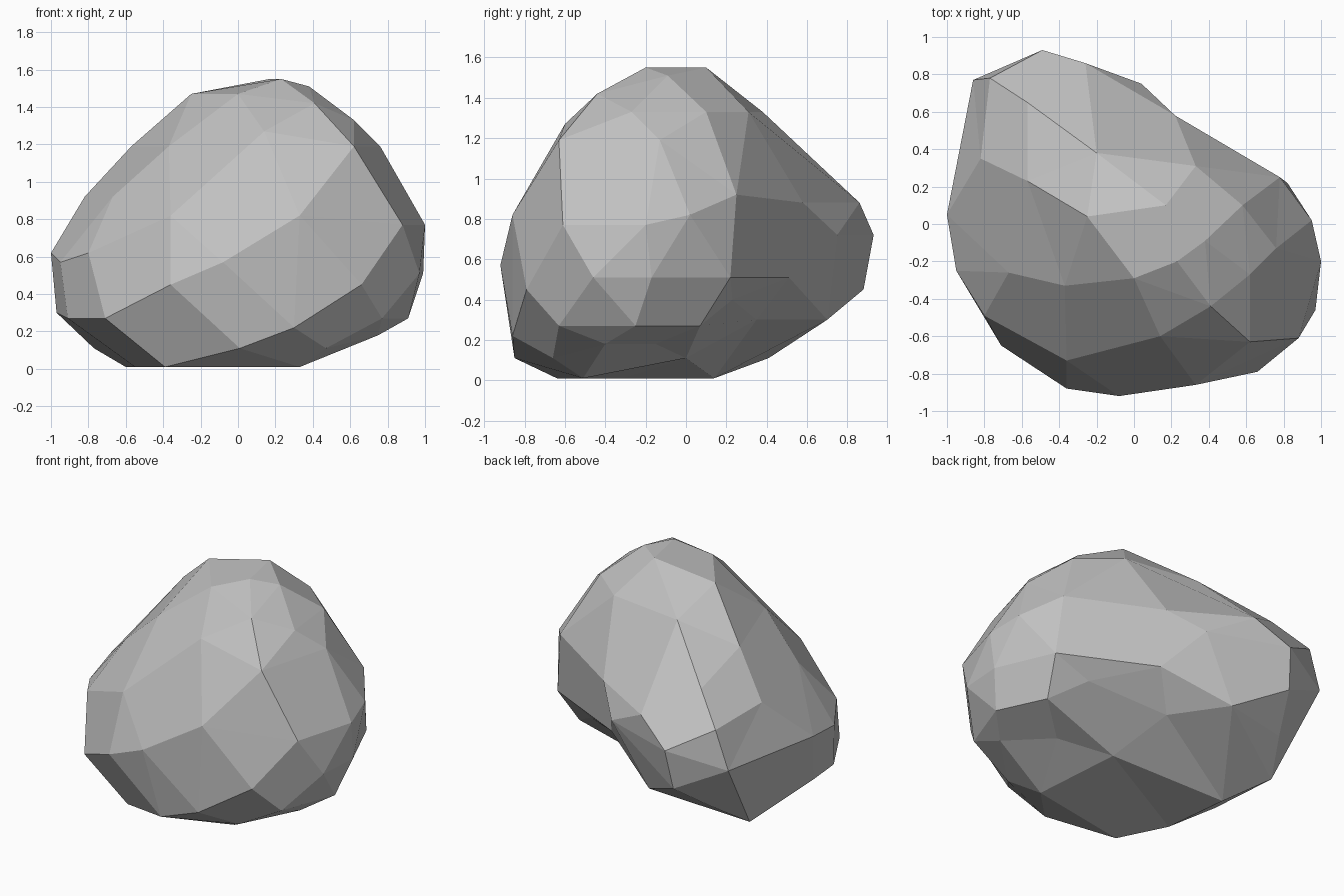
import bpy
import bmesh
import math
from mathutils import Vector

# Remove the default cube
default_cube = bpy.data.objects.get("Cube")
if default_cube:
    bpy.data.objects.remove(default_cube, do_unlink=True)


def flat_material(name, colour):
    material = bpy.data.materials.new(name)
    material.use_nodes = True
    material.diffuse_color = colour
    shader = material.node_tree.nodes["Principled BSDF"]
    shader.inputs["Base Color"].default_value = colour
    return material


def chiselled_stone(name, levels, material, centre, bulge):
    """Wrap a skin of flat facets over corners given level by level.

    The corners are first pulled towards a ball, so that the wrapping
    keeps the shallow hollows, and are then moved to their true places.
    """
    mesh = bmesh.new()
    true_place = {}
    for height, corners in levels.items():
        for x, y in corners:
            place = Vector((x, y, height)) / 100
            offset = place - centre
            vert = mesh.verts.new(offset.normalized() * offset.length ** bulge)
            true_place[vert] = place
    bmesh.ops.convex_hull(mesh, input=list(mesh.verts))
    for vert in mesh.verts:
        vert.co = true_place[vert]

    # Merge nearly level triangles into broad facets
    bmesh.ops.dissolve_limit(mesh, angle_limit=math.radians(4),
                             verts=list(mesh.verts), edges=list(mesh.edges))
    bmesh.ops.recalc_face_normals(mesh, faces=list(mesh.faces))

    data = bpy.data.meshes.new(name)
    mesh.to_mesh(data)
    mesh.free()
    data.materials.append(material)
    stone = bpy.data.objects.new(name, data)
    bpy.context.scene.collection.objects.link(stone)
    return stone


# Outline corners at each height, in hundredths of a unit
stone_levels = {
    # footprint and hollow underside
    1: [(33, -51), (-39, -64), (-55, -32), (-60, 14)],
    11: [(1, -85), (-77, 41), (17, 0), (47, -66)],
    18: [(75, -40), (50, -15)],
    22: [(30, -86)],
    27: [(-71, -65), (-91, -30), (91, -25), (76, 7), (77, -63), (-64, 64)],
    30: [(-97, 0), (-21, 70), (3, 35)],
    # flanks
    40: [(56, 23)],
    45: [(-52, 88), (-36, -88), (66, -79)],
    51: [(97, -46), (82, 22), (21, 51), (99, -17)],
    57: [(-8, -92), (-95, -25)],
    62: [(-86, 77), (-100, 5), (-80, -49)],
    72: [(-49, 93), (4, 75)],
    77: [(88, -61), (100, -20)],
    82: [(33, -86), (-36, -73), (95, 2)],
    # shoulders
    88: [(22, 58), (-77, 78), (-26, 86)],
    92: [(78, 25), (-67, -26), (-82, 35)],
    106: [(-57, 65)],
    119: [(-37, -33), (-57, 23), (62, -63), (76, -13)],
    # crown
    127: [(14, -60)],
    133: [(33, 31), (-20, 38), (58, 10), (62, -27)],
    142: [(41, -44)],
    147: [(-25, 4), (0, -29)],
    151: [(38, -9)],
    155: [(23, -20), (17, 10)],
}

stone_grey = flat_material("stone grey", (0.53, 0.53, 0.53, 1.0))
chiselled_stone("boulder", stone_levels, stone_grey,
                centre=Vector((0, 0, 0.72)), bulge=0.35)
